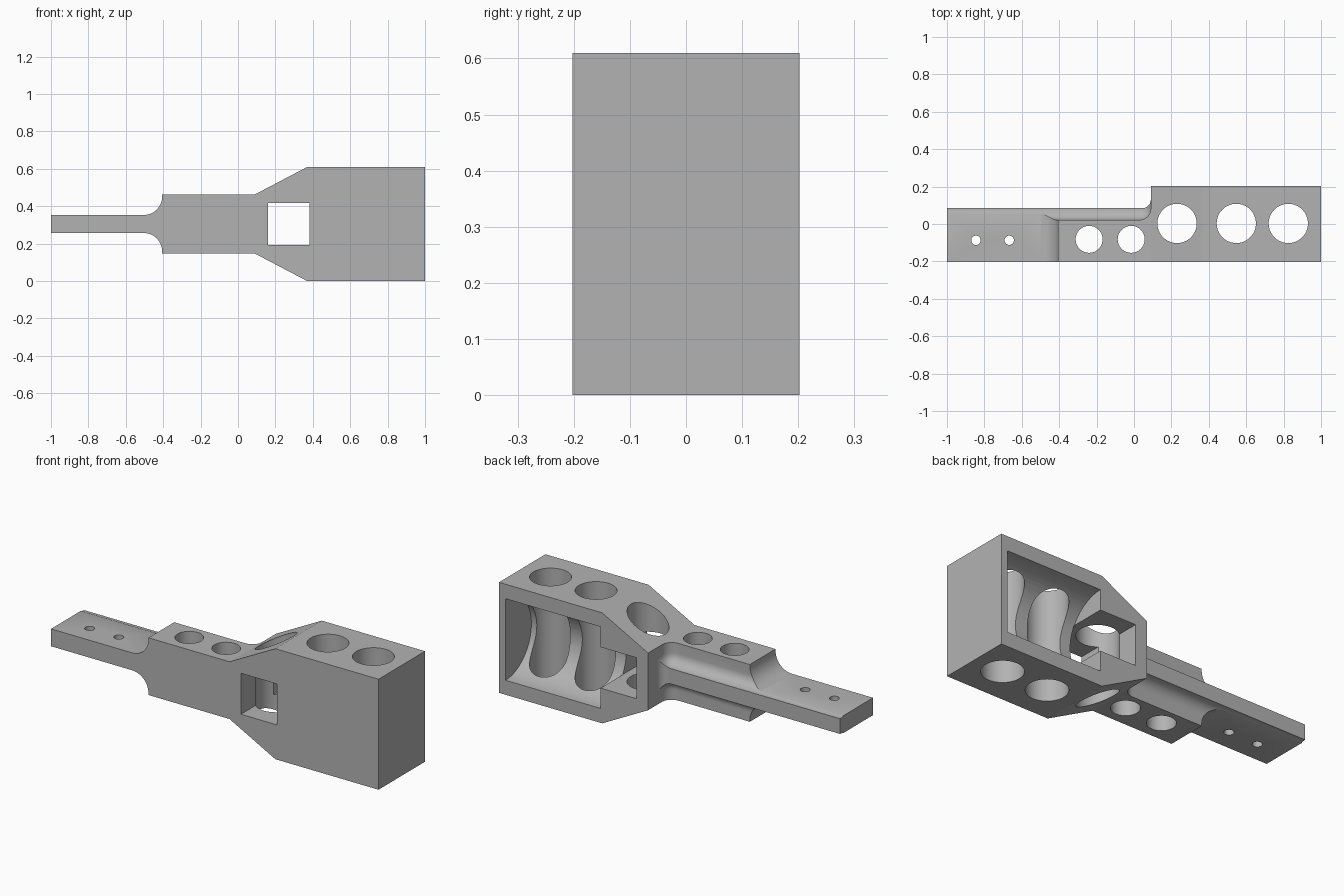
import bpy, bmesh
from math import sin, cos, pi
from mathutils import Vector, Matrix

if "Cube" in bpy.data.objects:
    bpy.data.objects.remove(bpy.data.objects["Cube"], do_unlink=True)

MID = 0.305          # height of the symmetry plane
SLAB, BODY = 0.048, 0.158   # half heights of the tang and the neck
STEP = 0.09          # x where the neck meets the block

grey = bpy.data.materials.new("grey metal")
grey.use_nodes = True
grey.diffuse_color = (0.45, 0.45, 0.45, 1)
grey.node_tree.nodes["Principled BSDF"].inputs["Base Color"].default_value = grey.diffuse_color


def finish(name, bm):
    bmesh.ops.recalc_face_normals(bm, faces=bm.faces)
    mesh = bpy.data.meshes.new(name)
    bm.to_mesh(mesh)
    bm.free()
    mesh.materials.append(grey)
    obj = bpy.data.objects.new(name, mesh)
    bpy.context.collection.objects.link(obj)
    return obj


def box(name, lo, hi, corner=None, radius=0, only_upright=False):
    """Box; the edges that meet at one corner can be rounded."""
    lo, hi = Vector(lo), Vector(hi)
    bm = bmesh.new()
    bmesh.ops.create_cube(bm, size=1)
    for v in bm.verts:
        v.co = (lo + hi) / 2 + v.co * (hi - lo)
    if corner:
        vert = min(bm.verts, key=lambda v: (v.co - Vector(corner)).length)
        edges = [e for e in vert.link_edges if not only_upright
                 or abs(e.verts[0].co.z - e.verts[1].co.z) > 0.01]
        bmesh.ops.bevel(bm, geom=edges, offset=radius, offset_type='OFFSET',
                        segments=10, profile=0.5, affect='EDGES')
    return finish(name, bm)


def cylinder(name, radius, length, matrix):
    bm = bmesh.new()
    bmesh.ops.create_cone(bm, cap_ends=True, segments=64, radius1=radius,
                          radius2=radius, depth=length, matrix=matrix)
    return finish(name, bm)


# Main body: half outline mirrored in height, then extruded front to back
half = [(-1, SLAB)]
for i in range(13):
    a = i / 12 * pi / 2
    half.append((-0.505 + 0.1 * sin(a), SLAB + 0.1 - 0.1 * cos(a)))
half += [(-0.405, BODY), (STEP, BODY), (0.37, MID), (1, MID)]
outline = half + [(x, -z) for x, z in reversed(half)]
bm = bmesh.new()
face = bm.faces.new([bm.verts.new((x, -0.2025, MID + z)) for x, z in outline])
sweep = bmesh.ops.extrude_face_region(bm, geom=[face])
bmesh.ops.translate(bm, vec=(0, 0.405, 0),
                    verts=[g for g in sweep["geom"] if isinstance(g, bmesh.types.BMVert)])
body = finish("machined_bracket", bm)

cutters = []
# Back relief behind the rail, rounded into the block
cutters.append(box("rail_relief", (-1.2, 0.085, -0.2), (STEP, 0.4, 0.8),
                   (STEP, 0.085, 0), 0.045, True))
# Filleted pockets above and below the rail
cutters.append(box("upper_pocket", (-1.2, 0.022, MID + 0.042), (STEP, 0.5, 0.9),
                   (STEP, 0.022, MID + 0.042), 0.06))
cutters.append(box("lower_pocket", (-1.2, 0.022, -0.3), (STEP, 0.5, MID - 0.042),
                   (STEP, 0.022, MID - 0.042), 0.06))
# Half-round cavity open at the back
cutters.append(cylinder("cavity", 0.225, 0.58,
                        Matrix.Translation((0.67, 0.2025, MID)) @ Matrix.Rotation(pi / 2, 4, 'Y')))
# Square window from front to back
cutters.append(box("window", (0.16, -0.4, 0.192), (0.381, 0.4, 0.418)))
# Upright holes: large in the block, medium in the neck, small in the tang
for xs, y, r in (((0.23, 0.547, 0.825), 0.003, 0.105),
                 ((-0.24, -0.015), -0.082, 0.072),
                 ((-0.845, -0.667), -0.087, 0.025)):
    for x in xs:
        cutters.append(cylinder("hole", r, 1.5, Matrix.Translation((x, y, MID))))

for cutter in cutters:
    cutter.hide_render = True
    mod = body.modifiers.new(cutter.name, 'BOOLEAN')
    mod.operation = 'DIFFERENCE'
    mod.solver = 'EXACT'
    mod.object = cutter

# Bake the cuts and drop the cutters
bpy.context.view_layer.update()
result = bpy.data.meshes.new_from_object(
    body.evaluated_get(bpy.context.evaluated_depsgraph_get()))
body.modifiers.clear()
body.data = result
result.materials.clear()
result.materials.append(grey)
for cutter in cutters:
    bpy.data.objects.remove(cutter, do_unlink=True)

bpy.ops.object.select_all(action='DESELECT')
body.select_set(True)
bpy.context.view_layer.objects.active = body
bpy.ops.object.shade_smooth_by_angle(angle=pi / 7)
